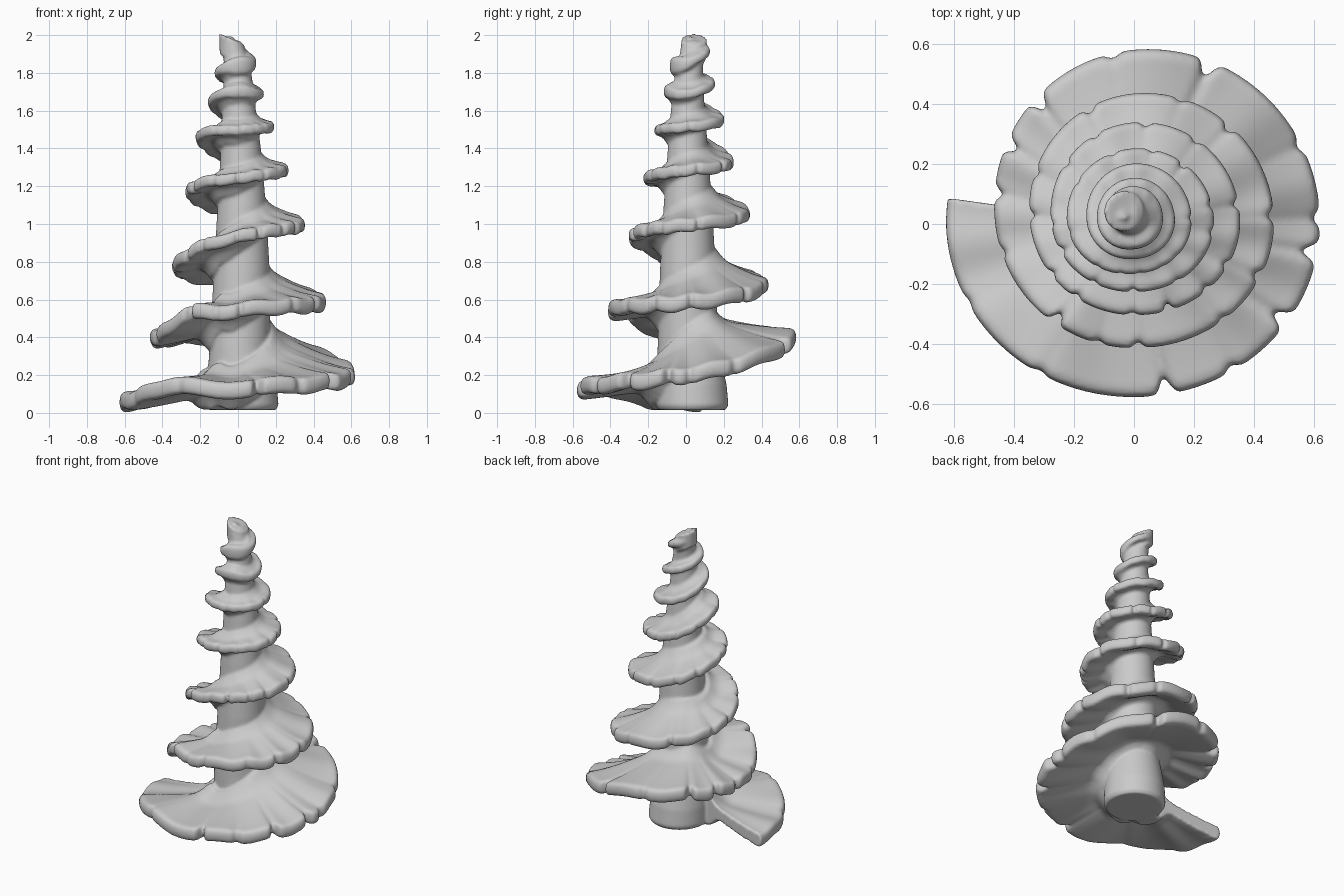
import bpy, bmesh, math, random

if "Cube" in bpy.data.objects:
    bpy.data.objects.remove(bpy.data.objects["Cube"])

random.seed(4)

# Rim radius and rim height every quarter turn: left, front, right, back, ...
RIM_R = [.628, .578, .622, .582, .464, .415, .468, .436, .348, .305, .355, .34, .277, .228,
         .268, .253, .224, .168, .193, .203, .158, .118, .137, .155, .123, .085, .096, .128, .105]
RIM_Z = [.055, .125, .195, .395, .395, .54, .58, .675, .785, .93, .99, 1.05, 1.18, 1.24,
         1.28, 1.325, 1.465, 1.495, 1.51, 1.55, 1.655, 1.705, 1.685, 1.74, 1.805, 1.845,
         1.85, 1.91, 1.97]
# Trunk: height, radius, centre x, centre y
TRUNK = [(.015, .175, .025, .035), (.04, .19, .025, .035), (.15, .185, .02, .03), (.35, .160, .01, .01),
         (.75, .148, .02, .01), (1.1, .128, .02, .01), (1.4, .106, .015, .01),
         (1.6, .090, .005, .01), (1.78, .074, 0, .015), (1.9, .062, -.015, .03),
         (1.95, .056, -.03, .03), (1.97, .05, -.04, .035)]
# Notches in the rim, in turns
NOTCH = [.07, .16, .28, .345, .41, .475, .505, .57, .68, .77, .855, .91, .965]
DEPTH = [.15, .2, 1, .35, 1, .9, .4, .3, 1, .3, 1, .8, .5]
while NOTCH[-1] < 4.5:
    NOTCH.append(NOTCH[-1] + random.uniform(.05, .13))
    DEPTH.append(random.choice((.25, .4, .5, 1.0)))


def spline(v, t):
    """Catmull-Rom through quarter-turn samples."""
    u = max(0, min(len(v) - 1.0001, t * 4))
    i = int(u)
    f = u - i
    a, b, c, d = (v[max(0, min(len(v) - 1, i + k))] for k in (-1, 0, 1, 2))
    return .5 * (2*b + (c - a)*f + (2*a - 5*b + 4*c - d)*f*f + (3*b - a - 3*c + d)*f**3)


def trunk_at(z):
    for p, q in zip(TRUNK, TRUNK[1:]):
        if z <= q[0]:
            f = max(0, (z - p[0]) / (q[0] - p[0]))
            return [a + (b - a) * f for a, b in zip(p, q)]
    return TRUNK[-1]


def skin(bm, rings):
    """Bridge closed rings of points and cap both ends."""
    rows = [[bm.verts.new(p) for p in r] for r in rings]
    n = len(rows[0])
    for a, b in zip(rows, rows[1:]):
        for j in range(n):
            bm.faces.new((a[j], a[(j + 1) % n], b[(j + 1) % n], b[j]))
    bm.faces.new(rows[0][::-1])
    bm.faces.new(rows[-1])


def section(t):
    """Cross-section of the drooping skirt at turn t."""
    ang = math.pi + math.tau * t
    cut = max(d * math.exp(-((t - n) / .006) ** 2) for n, d in zip(NOTCH, DEPTH))
    R, Z = spline(RIM_R, t), spline(RIM_Z, t)
    size = min(1, R / .5)
    # quick climb at the front left of each turn
    Z += (.05 if t < 1.5 else .02 * size) * math.exp(-((t % 1 - .14) / .055) ** 2)
    wave = .009 * size * math.sin(t * 71 + 2 * math.sin(t * 13))
    rt = min(trunk_at(Z)[1], R * .8)
    r0, R1 = rt * .5, R - .06 * size * cut
    th = .040 + .055 * size
    # the skirt droops at the sides and back, and lies flatter at the front
    drop = (.28 - .2 * math.cos(math.tau * (t - .17))) * (R - rt) * min(1, R / .35)
    if t < 1:
        drop *= 1 - .7 * math.exp(-((t - .76) / .13) ** 2)
    top, bottom = [], []
    for k in range(17):
        s = k / 16
        r = r0 + (R1 - th * .35 - r0) * s
        w = max(0, min(1, (r - rt) / max(.02, R - rt)))
        near = max(0, 1 - max(0, r - rt) / (.55 * rt)) ** 2   # fillet into the trunk
        mid = Z + drop * (1 - w) ** 1.4 + wave * w
        crease = .014 * size * cut * w
        half = th * .5 * (.8 + .2 * w)
        top.append((r, mid + half - crease + .28 * rt * near))
        low = mid - half + crease * .4
        bottom.append((r, low if w > .8 else max(.018, low - .55 * rt * near)))
    # rounded lip
    (re, zt), (_, zb) = top[-1], bottom[-1]
    lip = [(re + th * .35 * math.cos(a) ** .7, (zt + zb) / 2 + (zt - zb) / 2 * math.sin(a))
           for a in (1.0, .5, 0, -.5, -1.0)]
    return [(r * math.cos(ang), r * math.sin(ang), z) for r, z in top + lip + bottom[::-1]]


bm = bmesh.new()

# Trunk core
skin(bm, [[(x + r * math.cos(a), y + r * math.sin(a), z)
           for a in (math.tau * k / 48 for k in range(48))] for z, r, x, y in TRUNK])

# Spiral skirt winding up the trunk
STEPS = 1900
skin(bm, [section(-.022 + 6.95 * i / STEPS) for i in range(STEPS + 1)])

# Leaning, slanted tip
tip = bmesh.ops.create_cone(bm, cap_ends=True, segments=32, radius1=.065, radius2=.068, depth=.11)['verts']
for v in tip:
    v.co.x -= .032
    v.co.y += .042
    v.co.z += 1.925 - .45 * (v.co.x + .035)

bmesh.ops.recalc_face_normals(bm, faces=bm.faces)
me = bpy.data.meshes.new("spiral_tree")
bm.to_mesh(me)
bm.free()
tree = bpy.data.objects.new("spiral_tree", me)
bpy.context.collection.objects.link(tree)

# Fuse the parts into one soft sculpted surface
rm = tree.modifiers.new("fuse", 'REMESH')
rm.mode = 'VOXEL'
rm.voxel_size = .009
rm.use_smooth_shade = True
sm = tree.modifiers.new("soften", 'SMOOTH')
sm.factor = .5
sm.iterations = 5
